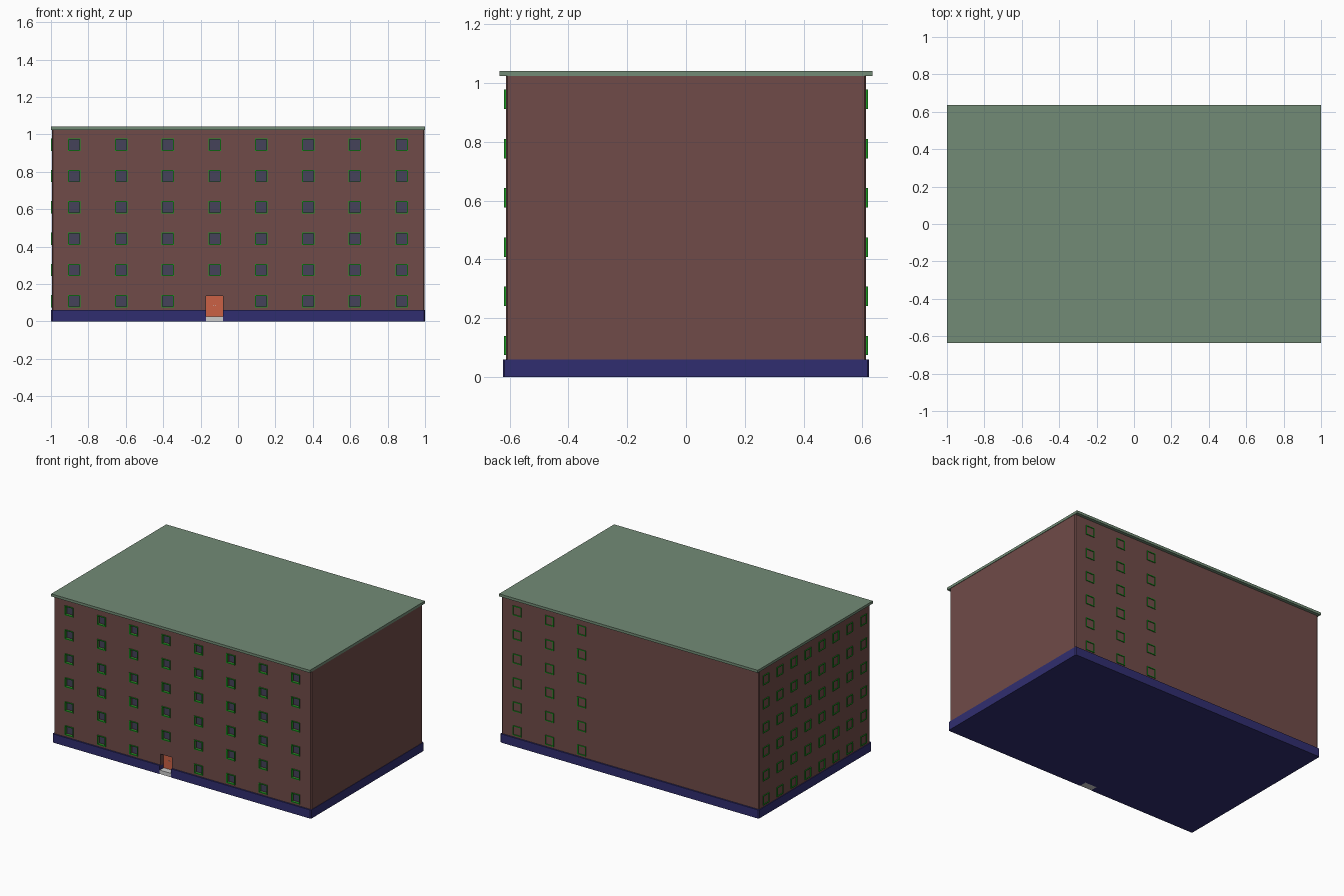
import bpy, bmesh
from mathutils import Vector

if "Cube" in bpy.data.objects:
    bpy.data.objects.remove(bpy.data.objects["Cube"])


def material(name, rgb):
    m = bpy.data.materials.new(name)
    m.diffuse_color = (*rgb, 1)
    m.use_nodes = True
    m.node_tree.nodes["Principled BSDF"].inputs["Base Color"].default_value = m.diffuse_color
    return m


BRICK = material("brick", (0.16, 0.07, 0.065))
BLUE = material("plinth_blue", (0.03, 0.027, 0.16))
SAGE = material("roof_sage", (0.17, 0.26, 0.18))
GREEN = material("frame_green", (0.01, 0.32, 0.015))
GLASS = material("glass", (0.06, 0.055, 0.1))
ORANGE = material("door_orange", (0.6, 0.12, 0.06))


def add_box(bm, a, b):
    a, b = Vector(a), Vector(b)
    lo = Vector([min(p, q) for p, q in zip(a, b)])
    hi = Vector([max(p, q) for p, q in zip(a, b)])
    verts = bmesh.ops.create_cube(bm, size=1)["verts"]
    for v in verts:
        v.co = (lo + hi) / 2 + v.co * (hi - lo)
    return verts


def make(name, bm, mat=None):
    me = bpy.data.meshes.new(name)
    bm.to_mesh(me)
    bm.free()
    ob = bpy.data.objects.new(name, me)
    bpy.context.collection.objects.link(ob)
    if mat:
        me.materials.append(mat)
    return ob


def box(name, a, b, mat=None, corner=0):
    bm = bmesh.new()
    add_box(bm, a, b)
    if corner:  # chamfer the upright edges
        up = [e for e in bm.edges if abs(e.verts[0].co.z - e.verts[1].co.z) > 1e-4]
        bmesh.ops.bevel(bm, geom=up, offset=corner, segments=1, affect="EDGES")
    return make(name, bm, mat)


def cut(ob, cutter):
    mod = ob.modifiers.new("openings", "BOOLEAN")
    mod.object = cutter
    mod.operation = "DIFFERENCE"
    mod.solver = "EXACT"


WALL_Y, WALL_L, PLINTH = 0.613, -0.994, 0.06
HALF, BAR, PROUD = 0.033, 0.005, 0.006
ROWS = [0.107 + 0.1675 * i for i in range(6)]
COLS = [-0.875 + 0.25 * i for i in range(8)]
DOOR_X, DOOR_W, DOOR_TOP, DOOR_Y = -0.125, 0.045, 0.136, -0.57

# Main masses
walls = box("walls", (WALL_L, -WALL_Y, PLINTH - 0.005), (0.997, WALL_Y, 1.03), BRICK, 0.006)
plinth = box("plinth", (-0.999, -0.623, 0), (1, 0.623, PLINTH), BLUE, 0.006)
box("roof_slab", (-0.999, -0.635, 1.024), (1, 0.635, 1.042), SAGE)

# Window layout: position across the facade and height
front = [(x, z) for z in ROWS for x in COLS if not (z == ROWS[0] and x == DOOR_X)]
back = [(x, z) for z in ROWS for x in COLS[5:]]
left = [((i - 3.5) * 0.154, z) for z in ROWS for i in range(8)]


# Facade coordinates: u across, z up, d outward from the wall
def on_front(u, z, d):
    return (u, -WALL_Y - d, z)


def on_back(u, z, d):
    return (u, WALL_Y + d, z)


def on_left(u, z, d):
    return (WALL_L - d, u, z)


def frames(name, spots, place):
    bm = bmesh.new()
    i = HALF - BAR
    for u, z in spots:
        for u0, u1, z0, z1 in ((-HALF, -i, -HALF, HALF), (i, HALF, -HALF, HALF),
                               (-i, i, -HALF, -i), (-i, i, i, HALF)):
            add_box(bm, place(u + u0, z + z0, -0.008), place(u + u1, z + z1, PROUD))
    return make(name, bm, GREEN)


frames("front_window_frames", front, on_front)
frames("back_window_frames", back, on_back)
frames("left_window_frames", left, on_left)

# Recessed openings and panes on the front
bm_cut, bm_glass = bmesh.new(), bmesh.new()
h = HALF - BAR / 2
for u, z in front:
    add_box(bm_cut, on_front(u - h, z - h, -0.025), on_front(u + h, z + h, 0.05))
    add_box(bm_glass, on_front(u - h, z - h, -0.026), on_front(u + h, z + h, -0.02))
add_box(bm_cut, (DOOR_X - DOOR_W, -0.7, -0.02), (DOOR_X + DOOR_W, DOOR_Y, DOOR_TOP))
cutter = make("opening_cutter", bm_cut)
cutter.hide_render = True
cutter.hide_set(True)
cut(walls, cutter)
make("front_window_panes", bm_glass, GLASS)

# The plinth only needs the doorway cut
door_cutter = box("doorway_cutter", (DOOR_X - DOOR_W, -0.7, -0.02),
                  (DOOR_X + DOOR_W, DOOR_Y, DOOR_TOP))
door_cutter.hide_render = True
door_cutter.hide_set(True)
cut(plinth, door_cutter)

# Entrance: step, door leaf and a pair of handles
box("door_step", (DOOR_X - DOOR_W, -0.621, 0), (DOOR_X + DOOR_W, DOOR_Y, 0.027))
box("door", (DOOR_X - DOOR_W, DOOR_Y - 0.008, 0.027), (DOOR_X + DOOR_W, DOOR_Y, DOOR_TOP), ORANGE)
bm = bmesh.new()
for s in (-1, 1):
    x = DOOR_X + s * 0.004
    add_box(bm, (x - 0.0015, DOOR_Y - 0.012, 0.083), (x + 0.0015, DOOR_Y - 0.007, 0.087))
make("door_handles", bm)
